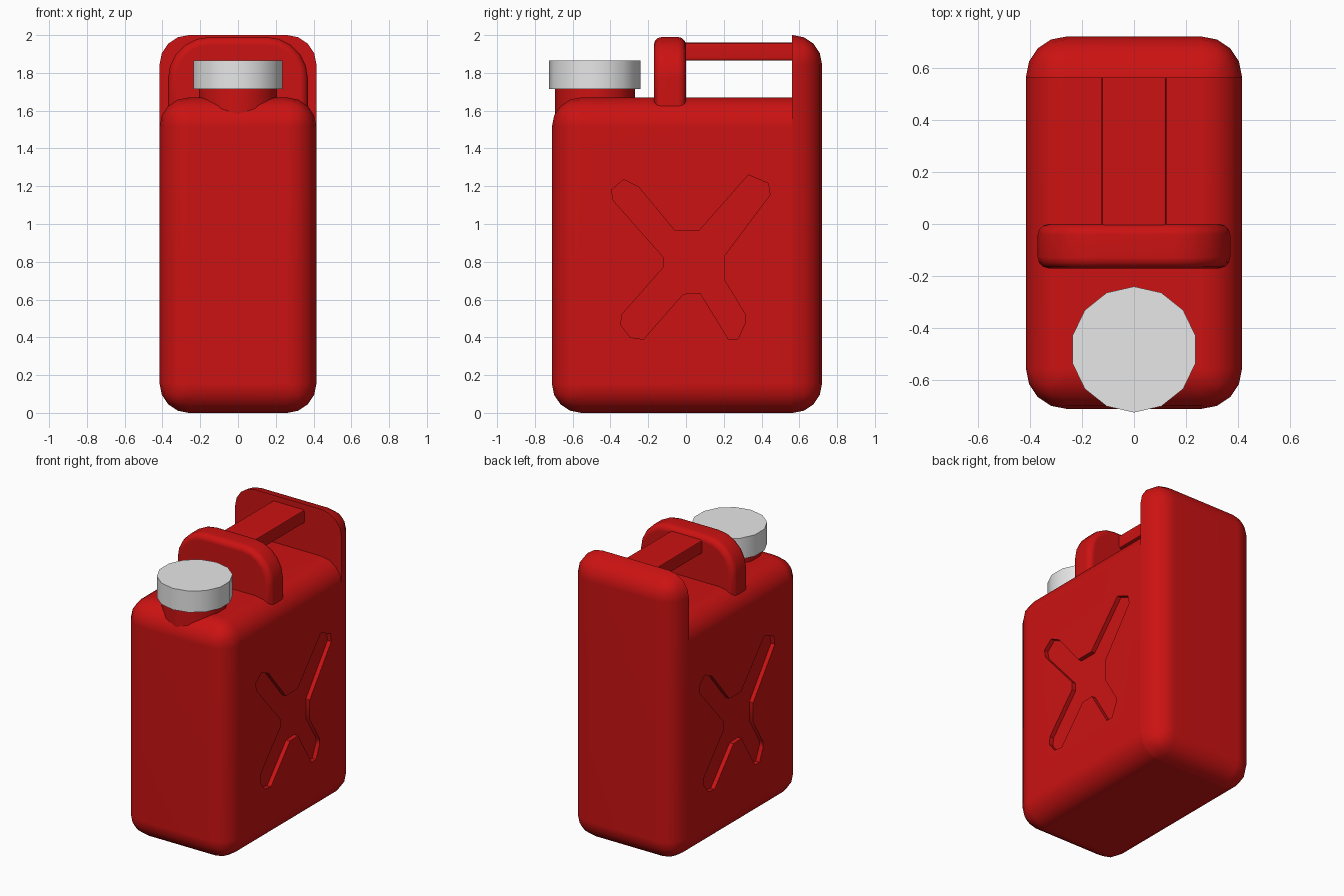
import bpy, bmesh, math
from mathutils import Vector, Matrix

if "Cube" in bpy.data.objects:
    bpy.data.objects.remove(bpy.data.objects["Cube"])


def material(name, rgb):
    m = bpy.data.materials.new(name)
    m.diffuse_color = (*rgb, 1)
    m.use_nodes = True
    m.node_tree.nodes["Principled BSDF"].inputs["Base Color"].default_value = m.diffuse_color
    return m


RED = material("red_plastic", (0.6, 0.006, 0.006))
GREY = material("light_grey", (0.8, 0.8, 0.8))


def finish(bm, name, mat=None):
    bmesh.ops.recalc_face_normals(bm, faces=bm.faces[:])
    me = bpy.data.meshes.new(name)
    bm.to_mesh(me)
    bm.free()
    ob = bpy.data.objects.new(name, me)
    bpy.context.collection.objects.link(ob)
    if mat:
        me.materials.append(mat)
    return ob


def smooth(ob):
    bpy.ops.object.select_all(action='DESELECT')
    bpy.context.view_layer.objects.active = ob
    ob.select_set(True)
    bpy.ops.object.shade_smooth_by_angle(angle=math.radians(32))
    w = ob.modifiers.new("weighted", 'WEIGHTED_NORMAL')
    w.keep_sharp = True


def rounded_box(lo, hi, r, seg):
    bm = bmesh.new()
    lo, hi = Vector(lo), Vector(hi)
    bmesh.ops.create_cube(bm, size=1, matrix=Matrix.Translation((lo + hi) / 2)
                          @ Matrix.Diagonal((*(hi - lo), 1)))
    bmesh.ops.bevel(bm, geom=bm.edges[:], offset=r, segments=seg,
                    profile=0.5, affect='EDGES')
    return bm


def cut_at_y(bm, y, keep_back):
    geom = bm.verts[:] + bm.edges[:] + bm.faces[:]
    bmesh.ops.bisect_plane(bm, geom=geom, plane_co=(0, y, 0), plane_no=(0, 1, 0),
                           clear_inner=keep_back, clear_outer=not keep_back)
    bmesh.ops.holes_fill(bm, edges=[e for e in bm.edges if e.is_boundary], sides=0)


def prism(points, direction):
    bm = bmesh.new()
    f = bm.faces.new([bm.verts.new(p) for p in points])
    ext = bmesh.ops.extrude_face_region(bm, geom=[f], use_keep_orig=True)
    bmesh.ops.translate(bm, vec=direction,
                        verts=[v for v in ext["geom"] if isinstance(v, bmesh.types.BMVert)])
    return bm


# main tank, closed at the back wall
bm = rounded_box((-0.415, -0.71, 0), (0.415, 0.72, 1.67), 0.155, 4)
cut_at_y(bm, 0.56, False)
body = finish(bm, "tank_body", RED)

# recessed cross on both sides (turned round on the left)
CROSS = [(-0.395, 1.18), (-0.33, 1.235), (-0.25, 1.195), (-0.06, 0.965),
         (0.07, 0.965), (0.33, 1.26), (0.435, 1.215), (0.445, 1.155),
         (0.205, 0.835), (0.205, 0.70), (0.315, 0.52), (0.315, 0.48),
         (0.275, 0.39), (0.225, 0.39), (0.075, 0.635), (-0.015, 0.63),
         (-0.225, 0.39), (-0.295, 0.40), (-0.345, 0.465), (-0.34, 0.52),
         (-0.12, 0.77), (-0.12, 0.825), (-0.385, 1.125)]
for s in (1, -1):
    pts = [(s * 0.385, y if s > 0 else 0.05 - y, z) for y, z in CROSS]
    cutter = finish(prism(pts, (s * 0.15, 0, 0)), "cross_cutter")
    cutter.hide_render = True
    mod = body.modifiers.new("cross", 'BOOLEAN')
    mod.operation = 'DIFFERENCE'
    mod.solver = 'EXACT'
    mod.object = cutter
    bpy.context.view_layer.objects.active = body
    bpy.ops.object.modifier_apply(modifier=mod.name)
    bpy.data.objects.remove(cutter)
smooth(body)

# tall back wall
bm = rounded_box((-0.415, -0.71, 0), (0.415, 0.72, 2.0), 0.155, 4)
cut_at_y(bm, 0.56, True)
smooth(finish(bm, "back_wall", RED))

# arched front handle post
R = 0.22
arc = [(0.37 - R + R * math.cos(a), 1.99 - R + R * math.sin(a))
       for a in (math.radians(18 * i) for i in range(6))]
outline = [(0.37, 1.45)] + arc + [(-x, z) for x, z in reversed(arc)] + [(-0.37, 1.45)]
bm = prism([(x, -0.17, z) for x, z in outline], (0, 0.17, 0))
rims = [e for e in bm.edges if abs(e.verts[0].co.y - e.verts[1].co.y) < 1e-4]
bmesh.ops.bevel(bm, geom=rims, offset=0.042, segments=3, profile=0.5, affect='EDGES')
smooth(finish(bm, "handle_post", RED))

# grip between post and back wall
smooth(finish(rounded_box((-0.125, -0.05, 1.865), (0.125, 0.6, 1.96), 0.014, 2),
              "handle_grip", RED))


# neck and screw cap, fourteen sided with a corner to the front
def disc(name, r, z0, z1, mat):
    bm = bmesh.new()
    ring = [(r * math.sin(math.tau * i / 14), -0.482 - r * math.cos(math.tau * i / 14), z0)
            for i in range(14)]
    bm.free()
    smooth(finish(prism(ring, (0, 0, z1 - z0)), name, mat))


disc("spout_neck", 0.212, 1.5, 1.73, RED)
disc("spout_cap", 0.242, 1.715, 1.865, GREY)
